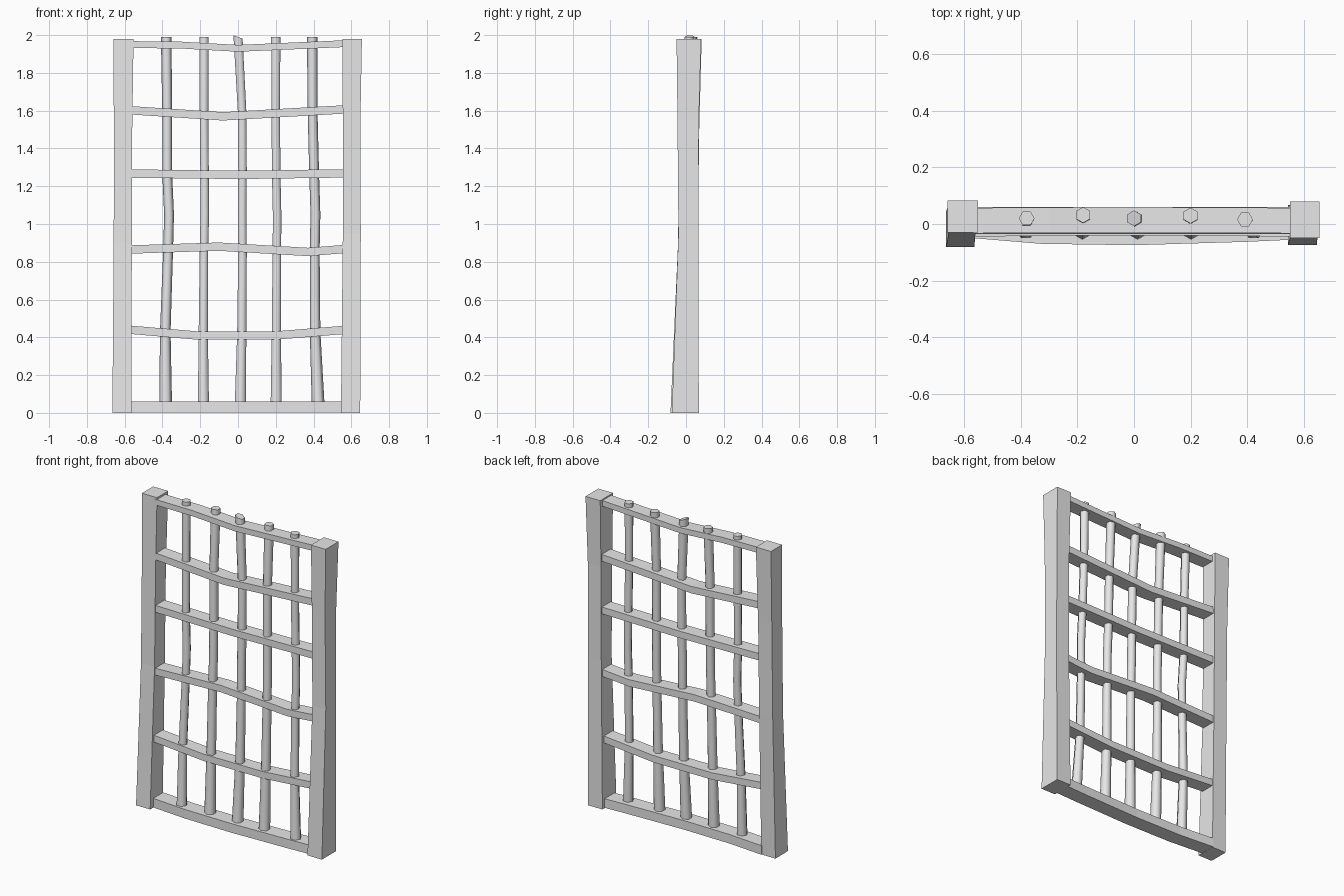
import bpy, bmesh, math
from mathutils import Vector

cube = bpy.data.objects.get("Cube")
if cube:
    bpy.data.objects.remove(cube, do_unlink=True)

GREY = (0.8, 0.8, 0.8, 1)
metal = bpy.data.materials.new("grey_metal")
metal.use_nodes = True
metal.diffuse_color = GREY
metal.node_tree.nodes["Principled BSDF"].inputs["Base Color"].default_value = GREY


def loft(name, rings, smooth=False):
    """Skin a list of equal-length point rings and cap both ends."""
    bm = bmesh.new()
    loops = [[bm.verts.new(p) for p in ring] for ring in rings]
    for a, b in zip(loops, loops[1:]):
        for i in range(len(a)):
            j = (i + 1) % len(a)
            bm.faces.new((a[i], a[j], b[j], b[i]))
    bm.faces.new(loops[0])
    bm.faces.new(loops[-1])
    bmesh.ops.recalc_face_normals(bm, faces=bm.faces)
    mesh = bpy.data.meshes.new(name)
    bm.to_mesh(mesh)
    bm.free()
    mesh.materials.append(metal)
    obj = bpy.data.objects.new(name, mesh)
    bpy.context.collection.objects.link(obj)
    if smooth:
        bpy.ops.object.select_all(action='DESELECT')
        obj.select_set(True)
        bpy.context.view_layer.objects.active = obj
        bpy.ops.object.shade_smooth_by_angle(angle=math.radians(65))
    return obj


def post(name, stations):
    # each station: z, x min, x max, y min, y max
    loft(name, [[(a, c, z), (b, c, z), (b, d, z), (a, d, z)]
                for z, a, b, c, d in stations])


def rail(name, path, half_y, half_z):
    # each path point: x, y, z
    loft(name, [[(x, y - half_y, z - half_z), (x, y + half_y, z - half_z),
                 (x, y + half_y, z + half_z), (x, y - half_y, z + half_z)]
                for x, y, z in path])


def bar(name, path, turn=0, tilt=0):
    # each path point: x, y, z, radius; the last ring may be cut at a slant
    rings = []
    for k, (x, y, z, r) in enumerate(path):
        slope = tilt if k == len(path) - 1 else 0
        ring = []
        for i in range(6):
            t = math.radians(60 * i + turn)
            dx, dy = r * math.cos(t), r * math.sin(t)
            ring.append(Vector((x + dx, y + dy, z - slope * dx)))
        rings.append(ring)
    loft(name, rings, True)


# Side posts, leaning forward at the foot
post("right_post", [(0, -.665, -.565, -.082, .045), (.9, -.658, -.562, -.042, .062),
                    (1.5, -.657, -.56, -.035, .07), (1.98, -.66, -.553, -.03, .083)])
post("left_post", [(0, .545, .647, -.075, .068), (.95, .555, .65, -.04, .065),
                   (1.55, .555, .648, -.045, .068), (1.98, .552, .656, -.05, .08)])

# Crosswise rails from bottom to top
E = .57
rail("bottom_rail", [(-E, 0, .03), (-.33, -.02, .03), (0, -.025, .03),
                     (.4, -.013, .03), (E, -.005, .03)], .05, .029)
rails = [
    [(-E, 0, .44), (-.22, .005, .41), (.2, .005, .41), (E, 0, .44)],
    [(-E, .01, .865), (-.1, .01, .88), (.37, .01, .852), (E, .01, .868)],
    [(-E, .012, 1.267), (0, .012, 1.26), (E, .012, 1.268)],
    [(-E, .015, 1.602), (-.08, .015, 1.57), (E, .015, 1.607)],
    [(-E, .012, 1.95), (-.3, .014, 1.947), (0, .015, 1.93), (E, .012, 1.955)],
]
for n, path in enumerate(rails):
    rail(f"cross_rail_{n + 1}", path, .045, .018 if n == 4 else .022)

# Upright hexagonal bars
HEIGHTS = (.03, .43, .86, 1.05, 1.27, 1.59, 1.99)
DEPTH = (-.022, -.008, .0, .003, .008, .012)
bars = [
    ((-.383, -.385, -.37, -.365, -.375, -.375, -.38), .02, 0),
    ((-.183, -.184, -.18, -.176, -.177, -.18, -.18), .032, 30),
    ((.012, .02, .024, .022, .024, .022, 0), .02, 30),
    ((.202, .203, .206, .207, .202, .2, .2), .03, 30),
    ((.425, .408, .406, .41, .403, .395, .393), .016, 0),
]
for n, (xs, top_y, turn) in enumerate(bars):
    ys = DEPTH + (top_y,)
    radii = (.034, .028, .026, .026, .026, .026, .028)
    bar(f"upright_bar_{n + 1}", list(zip(xs, ys, HEIGHTS, radii)), turn,
        .35 if n == 2 else 0)
